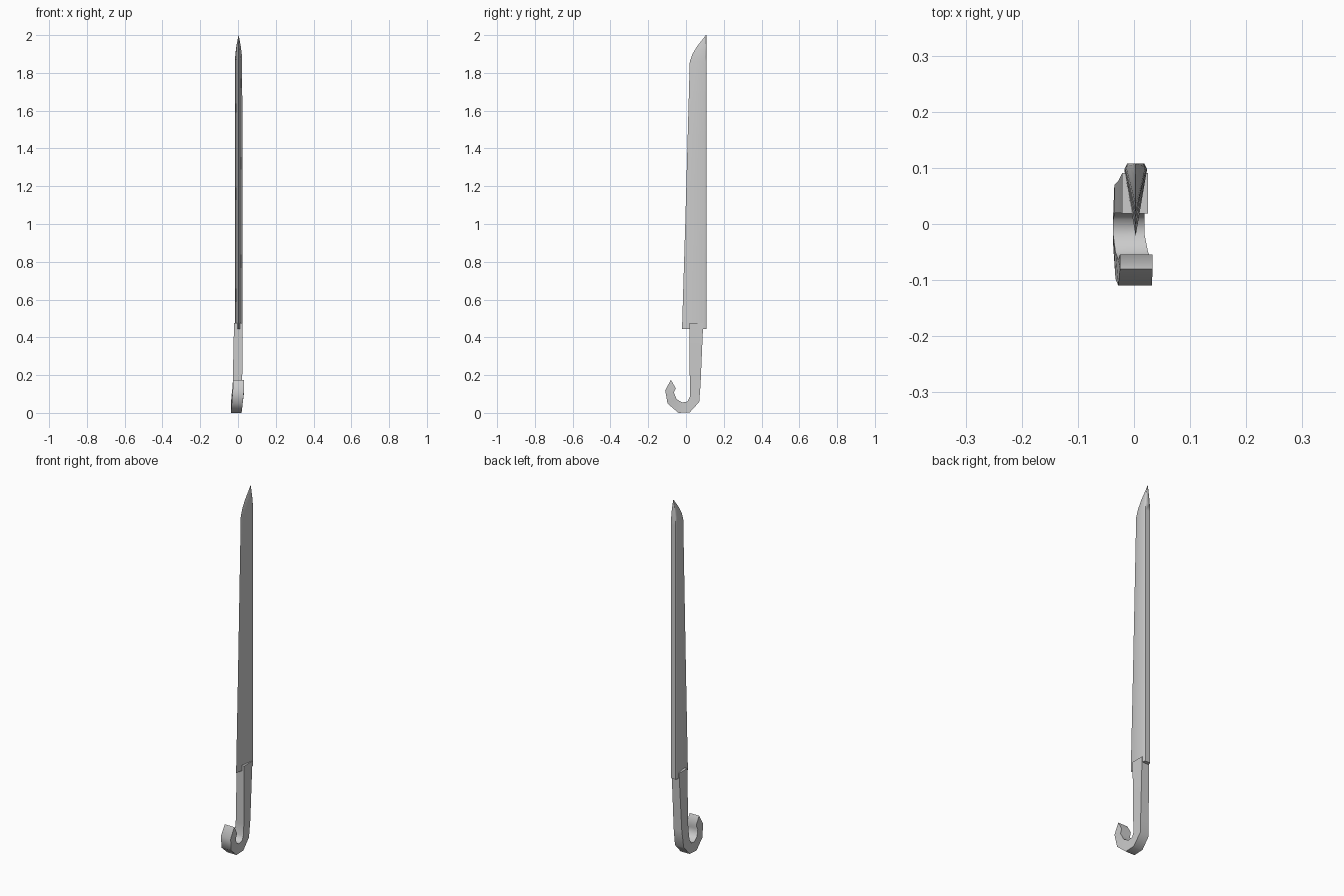
import bpy, math

if "Cube" in bpy.data.objects:
    bpy.data.objects.remove(bpy.data.objects["Cube"])


def loft(name, rings, angle):
    """Skin equal-sized vertex rings and cap both ends."""
    n = len(rings[0])
    verts = [v for ring in rings for v in ring]
    faces = [(k * n + i, k * n + (i + 1) % n, (k + 1) * n + (i + 1) % n, (k + 1) * n + i)
             for k in range(len(rings) - 1) for i in range(n)]
    faces += [tuple(reversed(range(n))), tuple(range(len(verts) - n, len(verts)))]
    mesh = bpy.data.meshes.new(name)
    mesh.from_pydata(verts, [], faces)
    obj = bpy.data.objects.new(name, mesh)
    bpy.context.collection.objects.link(obj)
    bpy.context.view_layer.objects.active = obj
    obj.select_set(True)
    bpy.ops.object.mode_set(mode='EDIT')
    bpy.ops.mesh.select_all(action='SELECT')
    bpy.ops.mesh.remove_doubles(threshold=0.0002)
    bpy.ops.mesh.normals_make_consistent(inside=False)
    bpy.ops.object.mode_set(mode='OBJECT')
    bpy.ops.object.shade_smooth_by_angle(angle=math.radians(angle))
    obj.select_set(False)
    return obj


# Blade: wedge section with a flat spine, (z, cutting edge y, width scale)
stations = [(0.445, -0.021, 1.0), (1.0, -0.004, 1.0), (1.5, 0.010, 1.0),
            (1.86, 0.020, 0.95), (1.90, 0.034, 0.85), (1.94, 0.058, 0.6),
            (1.97, 0.082, 0.32), (2.0, 0.105, 0.02)]
blade_rings = []
for z, edge, s in stations:
    spine = 0.108
    shoulder = spine - (spine - edge) * 0.1
    blade_rings.append([(0.003, edge, z),
                        (0.003 + 0.020 * s, shoulder, z), (0.003 + 0.015 * s, spine, z),
                        (0.003 - 0.015 * s, spine, z), (0.003 - 0.020 * s, shoulder, z)])
loft("blade", blade_rings, 60)

# Hooked handle: (outer y, outer z, inner y, inner z, centre x, half width)
hook = [(0.091, 0.475, 0.019, 0.475, 0.002, 0.023),
        (0.077, 0.150, 0.020, 0.150, -0.003, 0.025),
        (0.070, 0.058, 0.020, 0.085, -0.008, 0.027),
        (0.020, 0.003, 0.008, 0.060, -0.009, 0.028),
        (-0.040, 0.000, -0.020, 0.055, -0.009, 0.028),
        (-0.098, 0.050, -0.050, 0.072, -0.004, 0.029),
        (-0.110, 0.120, -0.064, 0.108, 0.002, 0.030),
        (-0.080, 0.175, -0.054, 0.130, 0.004, 0.029)]
handle_rings = [[(x - w, oy, oz), (x + w, oy, oz), (x + w, iy, iz), (x - w, iy, iz)]
                for oy, oz, iy, iz, x, w in hook]
loft("hooked_handle", handle_rings, 60)
